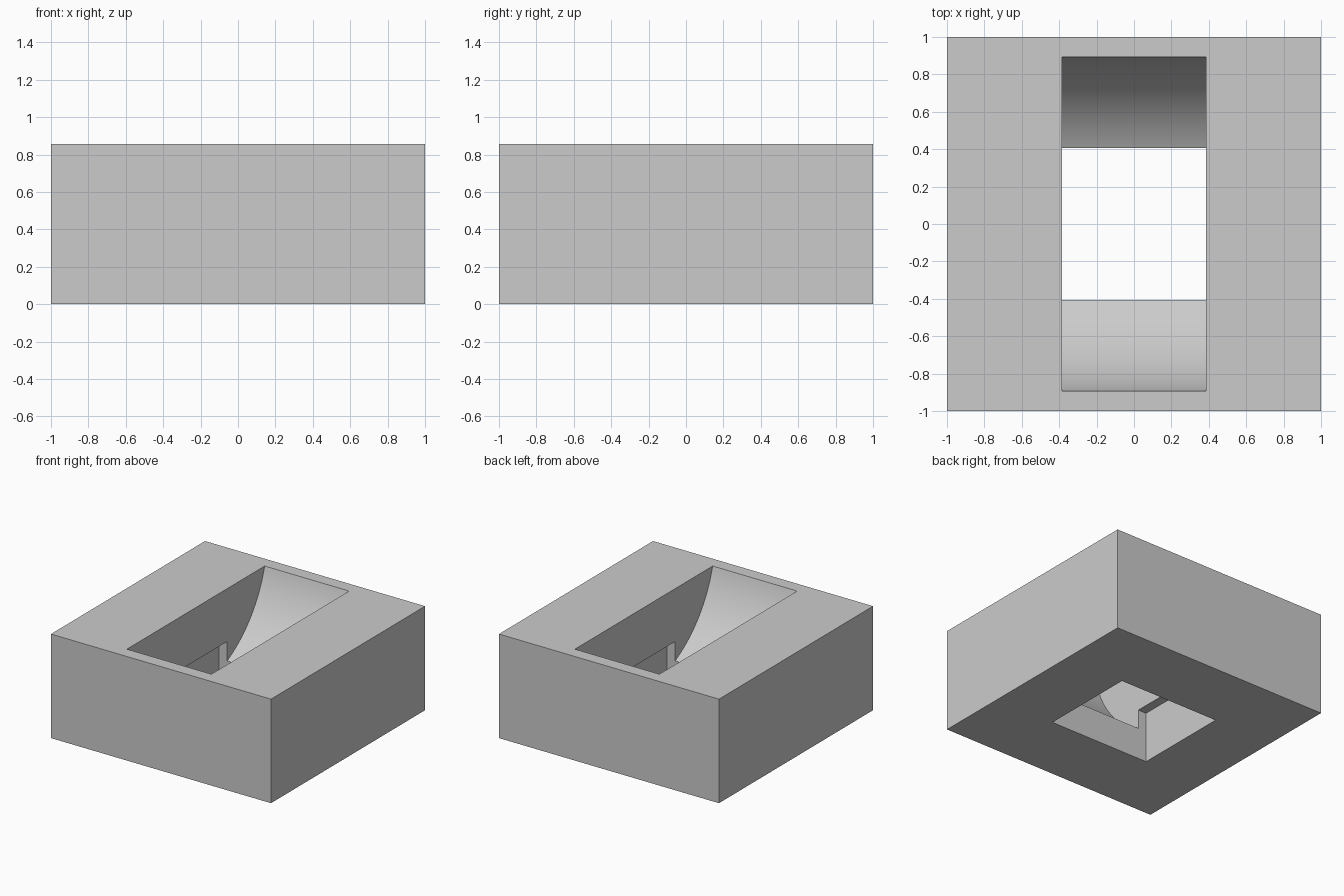
import bpy
from math import pi, radians

old = bpy.data.objects.get("Cube")
if old:
    bpy.data.objects.remove(old, do_unlink=True)

HEIGHT = 0.855

grey = bpy.data.materials.new("light_grey")
grey.use_nodes = True
colour = (0.6, 0.6, 0.6, 1)
grey.diffuse_color = colour
grey.node_tree.nodes["Principled BSDF"].inputs["Base Color"].default_value = colour


def box(name, size, z):
    bpy.ops.mesh.primitive_cube_add(size=1, location=(0, 0, z))
    ob = bpy.context.object
    ob.name = name
    ob.scale = size
    bpy.ops.object.transform_apply(location=True, rotation=True, scale=True)
    ob.data.materials.append(grey)
    return ob


def cut(target, cutter):
    mod = target.modifiers.new("cut", "BOOLEAN")
    mod.operation = "DIFFERENCE"
    mod.solver = "EXACT"
    mod.object = cutter
    bpy.context.view_layer.objects.active = target
    bpy.ops.object.modifier_apply(modifier=mod.name)
    bpy.data.objects.remove(cutter, do_unlink=True)


# Solid block
block = box("block", (2, 2, HEIGHT), HEIGHT / 2)

# Curved slot sunk from the top: a wheel-shaped cutter lying along x
bpy.ops.mesh.primitive_cylinder_add(vertices=128, radius=0.925, depth=0.768,
                                    location=(0, 0, 1.092), rotation=(0, pi / 2, 0))
wheel = bpy.context.object
wheel.name = "slot_cutter"
wheel.hide_render = True
bpy.ops.object.transform_apply(location=True, rotation=True, scale=True)
wheel.data.materials.append(grey)
cut(block, wheel)

# Rectangular pocket from below, slightly wider than the slot
pocket = box("pocket_cutter", (0.92, 0.815, 0.84), 0)
pocket.hide_render = True
cut(block, pocket)

# Smooth the curved ramps, keep the edges sharp
bpy.ops.object.select_all(action="DESELECT")
block.select_set(True)
bpy.context.view_layer.objects.active = block
bpy.ops.object.shade_smooth_by_angle(angle=radians(20))
